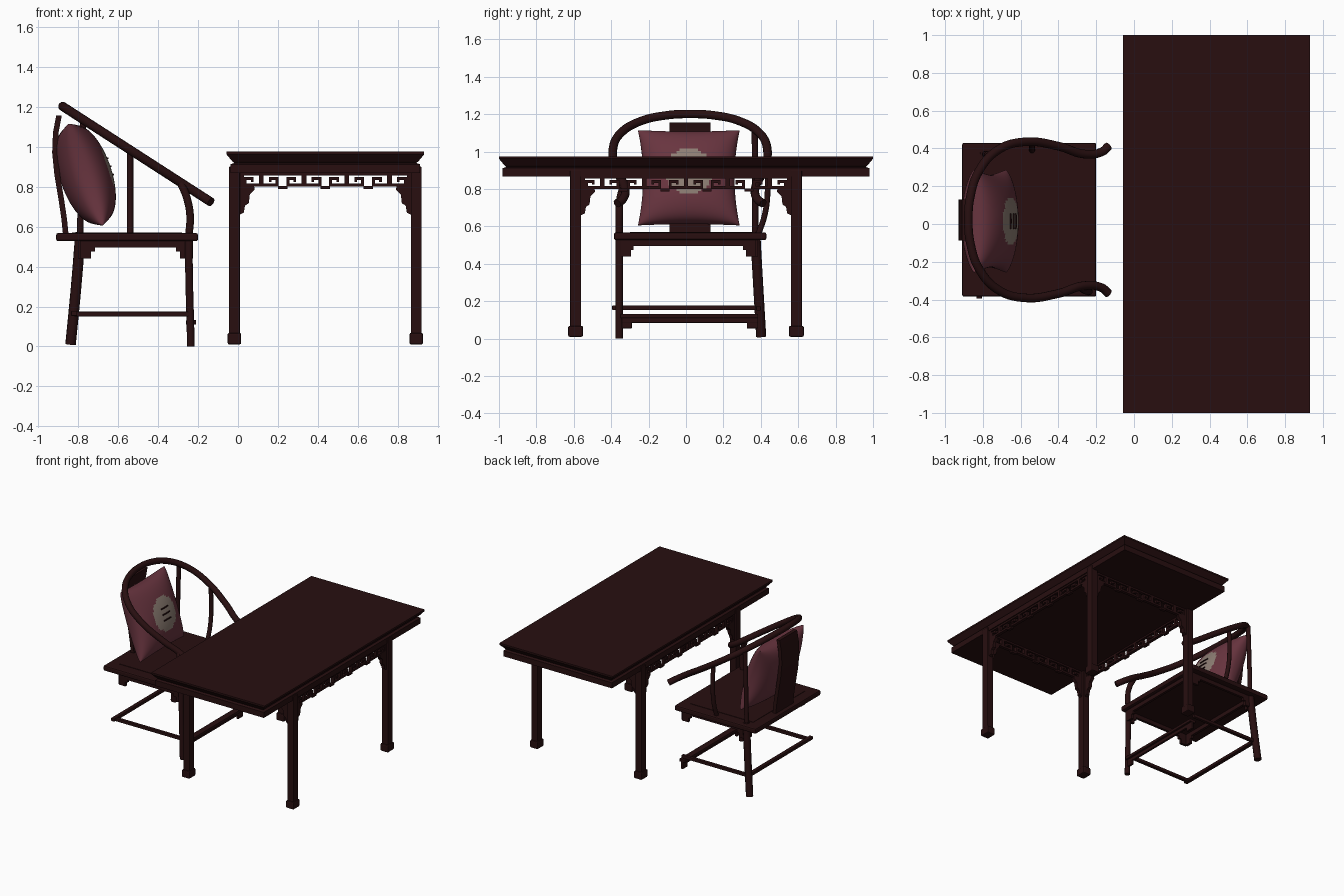
import bpy, bmesh, math
from mathutils import Vector

if "Cube" in bpy.data.objects:
    bpy.data.objects.remove(bpy.data.objects["Cube"])


def material(name, rgb):
    m = bpy.data.materials.new(name)
    m.diffuse_color = (*rgb, 1)
    m.use_nodes = True
    m.node_tree.nodes["Principled BSDF"].inputs["Base Color"].default_value = m.diffuse_color
    return m


WOOD = material("dark rosewood", (0.021, 0.0047, 0.0052))
PLUM = material("plum fabric", (0.14, 0.035, 0.05))
BEIGE = material("beige emblem", (0.27, 0.21, 0.175))
CY = 0.022  # centre line of the chair


def finish(name, bm, mats=(WOOD,), bevel=0.0, smooth=False):
    bmesh.ops.recalc_face_normals(bm, faces=bm.faces)
    me = bpy.data.meshes.new(name)
    bm.to_mesh(me)
    bm.free()
    ob = bpy.data.objects.new(name, me)
    bpy.context.collection.objects.link(ob)
    for m in mats:
        me.materials.append(m)
    if bevel:
        b = ob.modifiers.new("bevel", "BEVEL")
        b.width, b.segments = bevel, 2
    if smooth:
        bpy.ops.object.select_all(action="DESELECT")
        ob.select_set(True)
        bpy.context.view_layer.objects.active = ob
        bpy.ops.object.shade_smooth_by_angle(angle=math.radians(45))
    return ob


def add_box(bm, lo, hi):
    vs = bmesh.ops.create_cube(bm, size=1)["verts"]
    for v in vs:
        v.co = Vector([(l + h) / 2 + c * (h - l) for c, l, h in zip(v.co, lo, hi)])


def boxes(name, items, bevel=0.0):
    bm = bmesh.new()
    for lo, hi in items:
        add_box(bm, lo, hi)
    return finish(name, bm, bevel=bevel)


def loft(bm, rings):
    rows = [[bm.verts.new(p) for p in r] for r in rings]
    n = len(rows[0])
    for a, b in zip(rows, rows[1:]):
        for i in range(n):
            bm.faces.new((a[i], a[(i + 1) % n], b[(i + 1) % n], b[i]))
    bm.faces.new(rows[0])
    bm.faces.new(rows[-1])


def tube(name, pts, r, res=3):
    """Smooth round rod through the points."""
    cu = bpy.data.curves.new(name, "CURVE")
    cu.dimensions = "3D"
    cu.bevel_depth, cu.bevel_resolution, cu.use_fill_caps = r, res, True
    sp = cu.splines.new("BEZIER")
    sp.bezier_points.add(len(pts) - 1)
    for b, p in zip(sp.bezier_points, pts):
        b.co = p
        b.handle_left_type = b.handle_right_type = "AUTO"
    tmp = bpy.data.objects.new(name + "_path", cu)
    bpy.context.collection.objects.link(tmp)
    me = bpy.data.meshes.new_from_object(tmp.evaluated_get(bpy.context.evaluated_depsgraph_get()))
    bpy.data.objects.remove(tmp)
    bm = bmesh.new()
    bm.from_mesh(me)
    return finish(name, bm, smooth=True)


# ---------- table ----------
# top with undercut waist and apron: (height, inset)
bm = bmesh.new()
rings = []
for z, i in [(0.868, 0.02), (0.912, 0.02), (0.918, 0.04), (0.926, 0.03), (0.957, 0.004), (0.962, 0), (0.975, 0)]:
    x0, x1, y = -0.058 + i, 0.932 - i, 1 - i
    rings.append([(x0, -y, z), (x1, -y, z), (x1, y, z), (x0, y, z)])
loft(bm, rings)
finish("table_top", bm)

LX, LY = (-0.018, 0.892), (-0.59, 0.59)
for x in LX:
    for y in LY:
        boxes("table_leg", [((x - .027, y - .029, .05), (x + .027, y + .029, .9))], 0.004)
        boxes("table_foot", [((x - .034, y - .04, .01), (x + .034, y + .04, .068))], 0.008)


def fret(name, axis, a, b, off, count):
    """Key-pattern frieze between two legs with corner brackets."""
    bm = bmesh.new()

    def bar(s0, s1, z0, z1):
        lo, hi = (s0, off - .012, z0), (s1, off + .012, z1)
        if axis == "y":
            lo, hi = (lo[1], lo[0], lo[2]), (hi[1], hi[0], hi[2])
        add_box(bm, lo, hi)

    pitch = (b - a) / count
    bar(a, b, .855, .872)
    for k in range(count):
        c = a + pitch * (k + .5)
        w = pitch / 2
        bar(c - w * .8, c + w * .8, .80, .815)      # lower rail of the key
        bar(c - .012, c + .012, .815, .872)         # centre stem
        for s in (-1, 1):
            def hook(p, q, z0, z1):
                bar(min(c + s * p, c + s * q), max(c + s * p, c + s * q), z0, z1)
            hook(w * .68, w * .82, .80, .845)
            hook(w * .36, w * .82, .833, .847)
            hook(w * .36, w * .48, .824, .84)
            hook(w * .78, w, .788, .803)
    prof = [(0, .66), (.02, .67), (.026, .705), (.045, .717), (.05, .76), (.075, .785), (.07, .808), (.02, .815), (.02, .87), (0, .87)]
    for base, s in ((a, 1), (b, -1)):
        sides = []
        for d in (-.013, .013):
            ring = [(base + s * p, off + d, z) for p, z in prof]
            sides.append([(q, p, z) for p, q, z in ring] if axis == "y" else ring)
        loft(bm, sides)
    finish(name, bm)


for y in LY:
    fret("end_fretwork", "x", LX[0] + .027, LX[1] - .027, y, 4)
for x in LX:
    fret("side_fretwork", "y", LY[0] + .029, LY[1] - .029, x, 5)

# ---------- chair ----------
boxes("seat", [((-.91, -.385, .527), (-.2, .43, .568))], 0.01)
boxes("seat_panel", [((-.83, -.3, .56), (-.28, .345, .571))])

# aprons under the seat with stepped corner brackets
items = []
X0, X1, Y0, Y1 = -.79, -.235, -.35, .375
for y in (Y0, Y1):
    items.append(((X0, y - .01, .495), (X1, y + .01, .53)))
    for x, s in ((X0, 1), (X1, -1)):
        for w, z in ((.055, .44), (.075, .475)):
            e = x + s * w
            items.append(((min(x, e), y - .01, z), (max(x, e), y + .01, .53)))
for x in (X0, X1):
    items.append(((x - .01, Y0, .495), (x + .01, Y1, .53)))
    for y, s in ((Y0, 1), (Y1, -1)):
        for w, z in ((.055, .44), (.07, .475)):
            e = y + s * w
            items.append(((x - .01, min(y, e), z), (x + .01, max(y, e), .53)))
boxes("seat_apron", items)

# stretchers and footrest
boxes("stretchers", [
    ((-.835, -.395, .153), (-.805, .39, .178)),
    ((-.82, -.375, .15), (-.24, -.35, .175)),
    ((-.82, .375, .15), (-.24, .4, .175))], 0.004)
boxes("footrest", [
    ((-.26, -.35, .11), (-.21, .385, .132)),
    ((-.242, -.35, .085), (-.225, .385, .112)),
    ((-.242, -.35, .055), (-.225, -.29, .09)),
    ((-.242, .325, .055), (-.225, .385, .09))], 0.003)

# front leg running up to the arm, back leg running up to the rail
tube("front_leg", [(-.236, -.357, 0), (-.245, -.357, .55), (-.24, -.357, .66), (-.258, -.352, .75), (-.285, -.335, .815)], .02)
tube("back_leg", [(-.838, .402, .01), (-.81, .385, .3), (-.788, .37, .57)], .027)
tube("back_post", [(-.79, .37, .55), (-.785, .37, .8), (-.775, .368, 1.12)], .017)
tube("side_post", [(-.54, .385, .55), (-.54, .425, .68), (-.54, .437, .82), (-.54, .43, .98)], .016)

# horseshoe arm rail: (x, half width), sloping down to the front
half = [(-.135, .39), (-.17, .36), (-.26, .348), (-.4, .39), (-.58, .413), (-.72, .37), (-.82, .26), (-.865, .13)]
slope = lambda x: 1.2 - .645 * (x + .875)
rail = [(x, CY + w, slope(x)) for x, w in half] + [(-.877, CY, slope(-.877))]
rail += [(x, CY - w, slope(x)) for x, w in reversed(half)]
tube("arm_rail", rail, .023, 4)

# curved back splat
path = [(-.862, .56), (-.87, .64), (-.885, .74), (-.905, .86), (-.916, .97), (-.912, 1.07), (-.896, 1.155)]
bm = bmesh.new()
loft(bm, [[(x - .014, -.088, z), (x + .014, -.088, z), (x + .014, .13, z), (x - .014, .13, z)] for x, z in path])
finish("back_splat", bm, smooth=True)

# ---------- cushion ----------
N = 48
tilt = math.radians(18.5)
up = Vector((-math.sin(tilt), 0, math.cos(tilt)))
out = Vector((math.cos(tilt), 0, math.sin(tilt)))
centre = Vector((-.762, .015, .86))


def cushion_point(u, v, side):
    y = .272 * u * (1 - .1 * (1 - v * v))
    h = .268 * v * (1 - .05 * (1 - u * u))
    t = .13 * max(0, (1 - u * u) * (1 - v * v)) ** .42
    return centre + up * h + out * t * side + Vector((0, y, 0))


bm = bmesh.new()
for side in (-1, 1):
    g = [[bm.verts.new(cushion_point(math.sin(math.pi * (i / N - .5)), math.sin(math.pi * (j / N - .5)), side))
          for j in range(N + 1)] for i in range(N + 1)]
    for i in range(N):
        for j in range(N):
            f = bm.faces.new((g[i][j], g[i + 1][j], g[i + 1][j + 1], g[i][j + 1]))
            d = f.calc_center_median() - centre
            # round emblem on the front
            if side > 0 and math.hypot(d.y, d.dot(up)) < .127:
                f.material_index = 1
bmesh.ops.remove_doubles(bm, verts=bm.verts, dist=1e-5)
finish("cushion", bm, (PLUM, BEIGE), smooth=True)

# small dark fastening bars on the emblem
for k, v in enumerate((-.17, 0, .17)):
    tube("cushion_fastener", [cushion_point(u, v, 1) + out * .002 for u in (-.17, 0, .17)], .005, 1)
